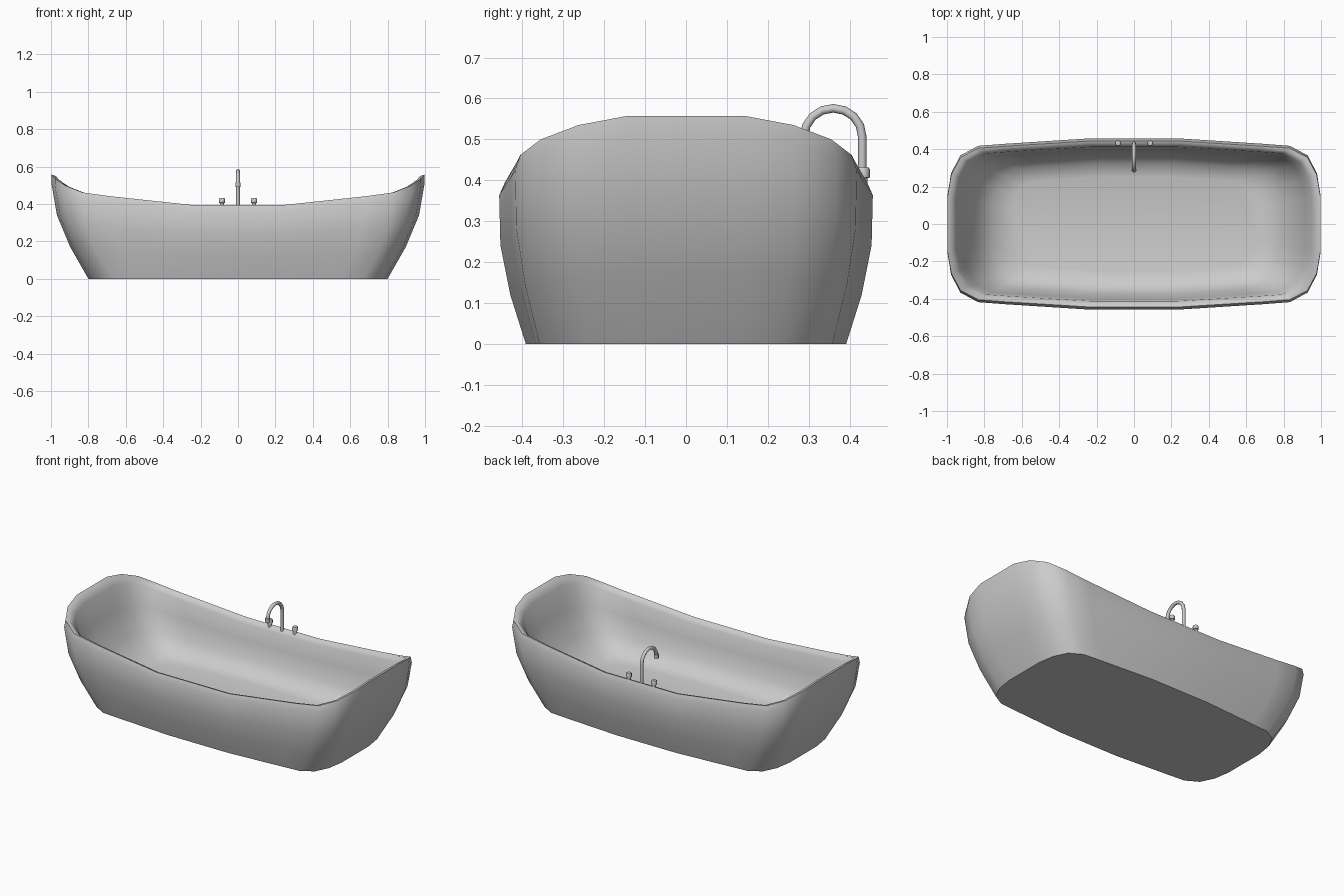
import bpy, bmesh, math
from mathutils import Vector

if "Cube" in bpy.data.objects:
    bpy.data.objects.remove(bpy.data.objects["Cube"])

# Rim outline for one quarter: x, y, rim height
QUARTER = [(1.0, 0.15, 0.557), (0.98, 0.27, 0.535), (0.93, 0.365, 0.50),
           (0.835, 0.416, 0.462), (0.69, 0.427, 0.442), (0.25, 0.455, 0.395)]
OUTLINE = (QUARTER + [(-x, y, z) for x, y, z in reversed(QUARTER)]
           + [(-x, -y, z) for x, y, z in QUARTER]
           + [(x, -y, z) for x, y, z in reversed(QUARTER)])

# Loft levels: half length, half width, fraction of rim height
OUTER = [(0.80, 0.392, 0), (0.897, 0.43, 0.305), (0.968, 0.454, 0.61),
         (0.998, 0.457, 0.92), (0.997, 0.443, 1)]
INNER = [(0.975, 0.428, 0.985), (0.95, 0.412, 0.91), (0.915, 0.398, 0.60),
         (0.84, 0.37, 0.28), (0.755, 0.325, 0.06), (0.65, 0.25, 0)]
FLOOR = 0.10


def finish(bm, name, angle):
    bmesh.ops.recalc_face_normals(bm, faces=bm.faces)
    me = bpy.data.meshes.new(name)
    bm.to_mesh(me)
    bm.free()
    ob = bpy.data.objects.new(name, me)
    bpy.context.collection.objects.link(ob)
    bpy.ops.object.select_all(action='DESELECT')
    ob.select_set(True)
    bpy.context.view_layer.objects.active = ob
    bpy.ops.object.shade_smooth_by_angle(angle=math.radians(angle))
    return ob


def loft(bm, rings):
    loops = [[bm.verts.new(p) for p in ring] for ring in rings]
    for a, b in zip(loops, loops[1:]):
        n = len(a)
        for i in range(n):
            j = (i + 1) % n
            bm.faces.new((a[i], a[j], b[j], b[i]))
    bm.faces.new(loops[0][::-1])
    bm.faces.new(loops[-1])


# Tub shell: outer skin, rounded lip, inner basin
rings = [[(x * sx, y * sy / 0.455, z * f) for x, y, z in OUTLINE] for sx, sy, f in OUTER]
rings += [[(x * sx, y * sy / 0.455, FLOOR + (z - FLOOR) * f) for x, y, z in OUTLINE]
          for sx, sy, f in INNER]
bm = bmesh.new()
loft(bm, rings)
finish(bm, "bathtub_shell", 52)


def tube(name, path, radii, sides=8):
    # Path lies in a plane of constant x
    pts = [Vector(p) for p in path]
    rings = []
    for i, p in enumerate(pts):
        t = (pts[min(i + 1, len(pts) - 1)] - pts[max(i - 1, 0)]).normalized()
        u = Vector((1, 0, 0))
        v = t.cross(u)
        rings.append([p + radii[i] * (math.cos(a) * u + math.sin(a) * v)
                      for a in (2 * math.pi * k / sides for k in range(sides))])
    bm = bmesh.new()
    loft(bm, rings)
    return finish(bm, name, 50)


# Gooseneck spout
arc = [(0, 0.36 + 0.071 * math.cos(a), 0.507 + 0.069 * math.sin(a))
       for a in (math.pi * k / 8 for k in range(9))]
path = [(0, 0.431, 0.37)] + arc
tube("spout", path, [0.0105] * len(path))
tube("spout_nozzle", [(0, 0.289, 0.515), (0, 0.289, 0.49)], [0.014, 0.014])

# Tap handles: narrow stem and wider knob
for side, x in (("left", -0.086), ("right", 0.086)):
    zs = [0.37, 0.405, 0.407, 0.427, 0.431]
    tube(side + "_tap", [(x, 0.433, z) for z in zs], [0.011, 0.011, 0.0165, 0.0165, 0.014])
